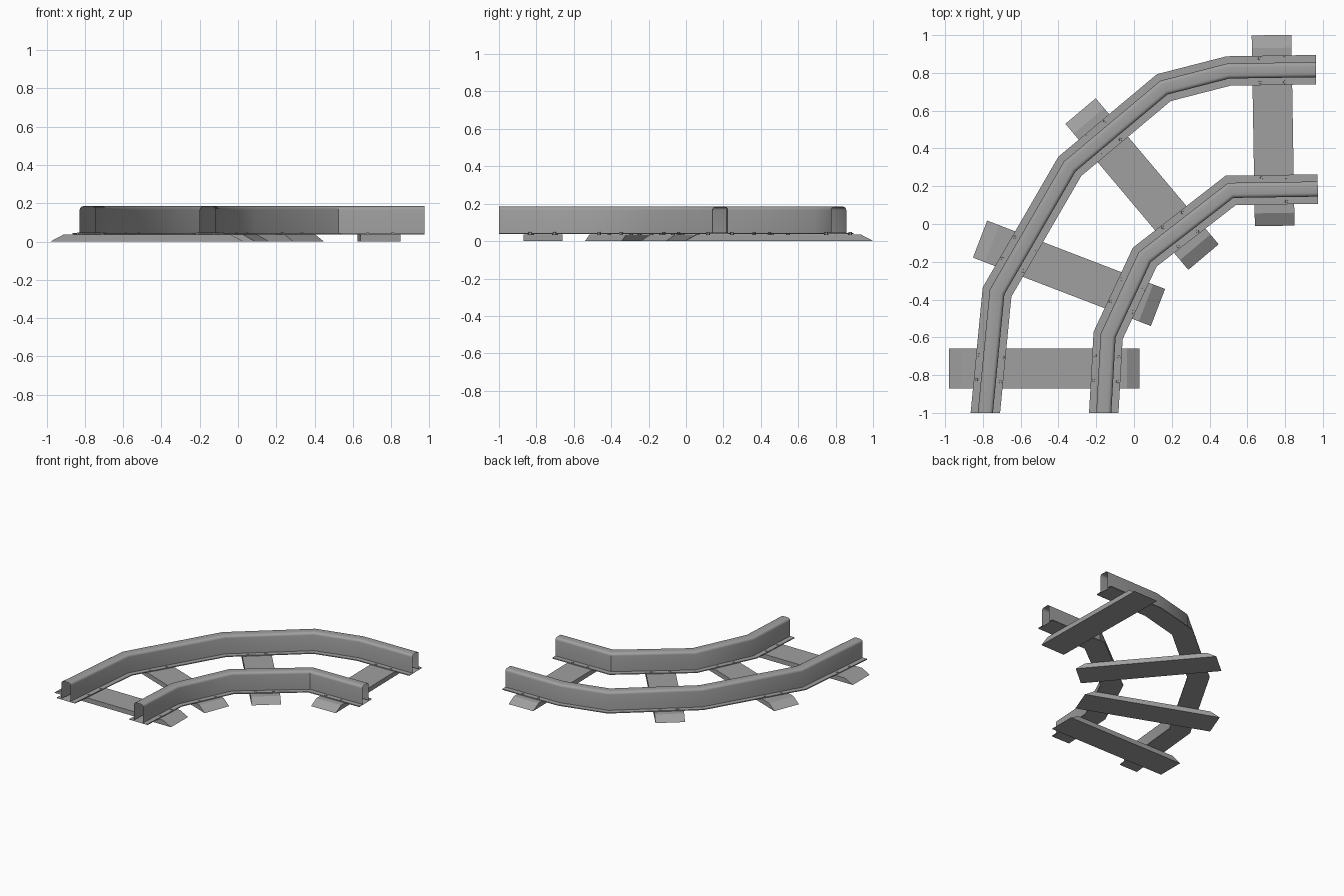
import bpy, bmesh, math
from mathutils import Vector
from mathutils.geometry import intersect_line_line_2d

cube = bpy.data.objects.get("Cube")
if cube:
    bpy.data.objects.remove(cube, do_unlink=True)

steel = bpy.data.materials.new("mid_grey")
steel.use_nodes = True
GREY = (0.35, 0.35, 0.35, 1)
steel.diffuse_color = GREY
steel.node_tree.nodes["Principled BSDF"].inputs["Base Color"].default_value = GREY


def finish(name, bm, smooth=False):
    bmesh.ops.recalc_face_normals(bm, faces=bm.faces)
    mesh = bpy.data.meshes.new(name)
    bm.to_mesh(mesh)
    bm.free()
    mesh.materials.append(steel)
    obj = bpy.data.objects.new(name, mesh)
    bpy.context.collection.objects.link(obj)
    if smooth:
        bpy.ops.object.select_all(action='DESELECT')
        obj.select_set(True)
        bpy.context.view_layer.objects.active = obj
        bpy.ops.object.shade_smooth_by_angle(angle=math.radians(30))
    return obj


# Hat-shaped rail section: flange, upright wall, rounded crown, then mirrored
FLANGE, WEB, TOP, ROUND = 0.078, 0.04, 0.185, 0.02
FLANGE_Z, FLANGE_TOP = 0.037, 0.044
half = [(FLANGE, FLANGE_Z), (FLANGE, FLANGE_TOP), (WEB, FLANGE_TOP)]
for i in range(5):
    a = math.pi / 2 * i / 4
    half.append((WEB - ROUND + ROUND * math.cos(a), TOP - ROUND + ROUND * math.sin(a)))
section = half + [(-u, z) for u, z in reversed(half)]


def build_rail(name, path):
    """Sweep the section along the path with mitred bends and open ends."""
    pts = [Vector(p) for p in path]
    dirs = [(b - a).normalized() for a, b in zip(pts, pts[1:])]
    bm = bmesh.new()
    rings = []
    for i, p in enumerate(pts):
        if i == 0:
            side = Vector((-1, 0))
        elif i == len(pts) - 1:
            side = Vector((-0.01, 1))
        else:
            t = (dirs[i - 1] + dirs[i]).normalized()
            side = Vector((-t.y, t.x)) / t.dot(dirs[i])
        rings.append([bm.verts.new((p.x + side.x * u, p.y + side.y * u, z))
                      for u, z in section])
    n = len(section)
    for a, b in zip(rings, rings[1:]):
        for j in range(n):
            k = (j + 1) % n
            bm.faces.new((a[j], a[k], b[k], b[j]))
    finish(name, bm, smooth=True)
    return pts


def build_tie(name, start, end, width=0.21, height=0.036, slope=0.068):
    """Solid sleeper whose two ends slope inward towards the top."""
    a, b = Vector(start), Vector(end)
    d = (b - a).normalized()
    s = Vector((-d.y, d.x)) * width / 2
    bm = bmesh.new()
    outline = [(a, 0), (b, 0), (b - d * slope, height), (a + d * slope, height)]
    left = [bm.verts.new((*(p + s), z)) for p, z in outline]
    right = [bm.verts.new((*(p - s), z)) for p, z in outline]
    bm.faces.new(left)
    bm.faces.new(right)
    for i in range(4):
        j = (i + 1) % 4
        bm.faces.new((left[i], left[j], right[j], right[i]))
    finish(name, bm)
    return a, b


def build_bolts(name, tie, path):
    """Four small bolts holding a rail flange where it crosses a sleeper."""
    a, b = tie
    across = (b - a).normalized()
    across = Vector((-across.y, across.x))
    for p, q in zip(path, path[1:]):
        hit = intersect_line_line_2d(a, b, p, q)
        if hit is None:
            continue
        d = (q - p).normalized()
        n = Vector((-d.y, d.x))
        bm = bmesh.new()
        for along in (-0.065, 0.065):
            for out in (-0.064, 0.064):
                c = hit + d * (along / d.dot(across)) + n * out
                made = bmesh.ops.create_cone(bm, cap_ends=True, segments=6,
                                             radius1=0.011, radius2=0.008, depth=0.016)
                bmesh.ops.translate(bm, verts=made["verts"], vec=(c.x, c.y, 0.04))
        finish(name, bm)
        return


# Rails
rails = {
    "outer": build_rail("outer_rail", [(-0.787, -1), (-0.725, -0.36), (-0.34, 0.305),
                                       (0.158, 0.722), (0.5, 0.81), (0.963, 0.817)]),
    "inner": build_rail("inner_rail", [(-0.16, -1), (-0.137, -0.59), (0.057, -0.175),
                                       (0.512, 0.178), (0.973, 0.185)]),
}

# Sleepers with their bolts
ties = [((-0.98, -0.765), (0.03, -0.765)), ((-0.815, -0.08), (0.127, -0.442)),
        ((-0.283, 0.598), (0.368, -0.175)), ((0.728, 1), (0.745, -0.01))]
for i, (start, end) in enumerate(ties, 1):
    tie = build_tie(f"sleeper_{i}", start, end)
    for side, path in rails.items():
        build_bolts(f"{side}_bolts_{i}", tie, path)
